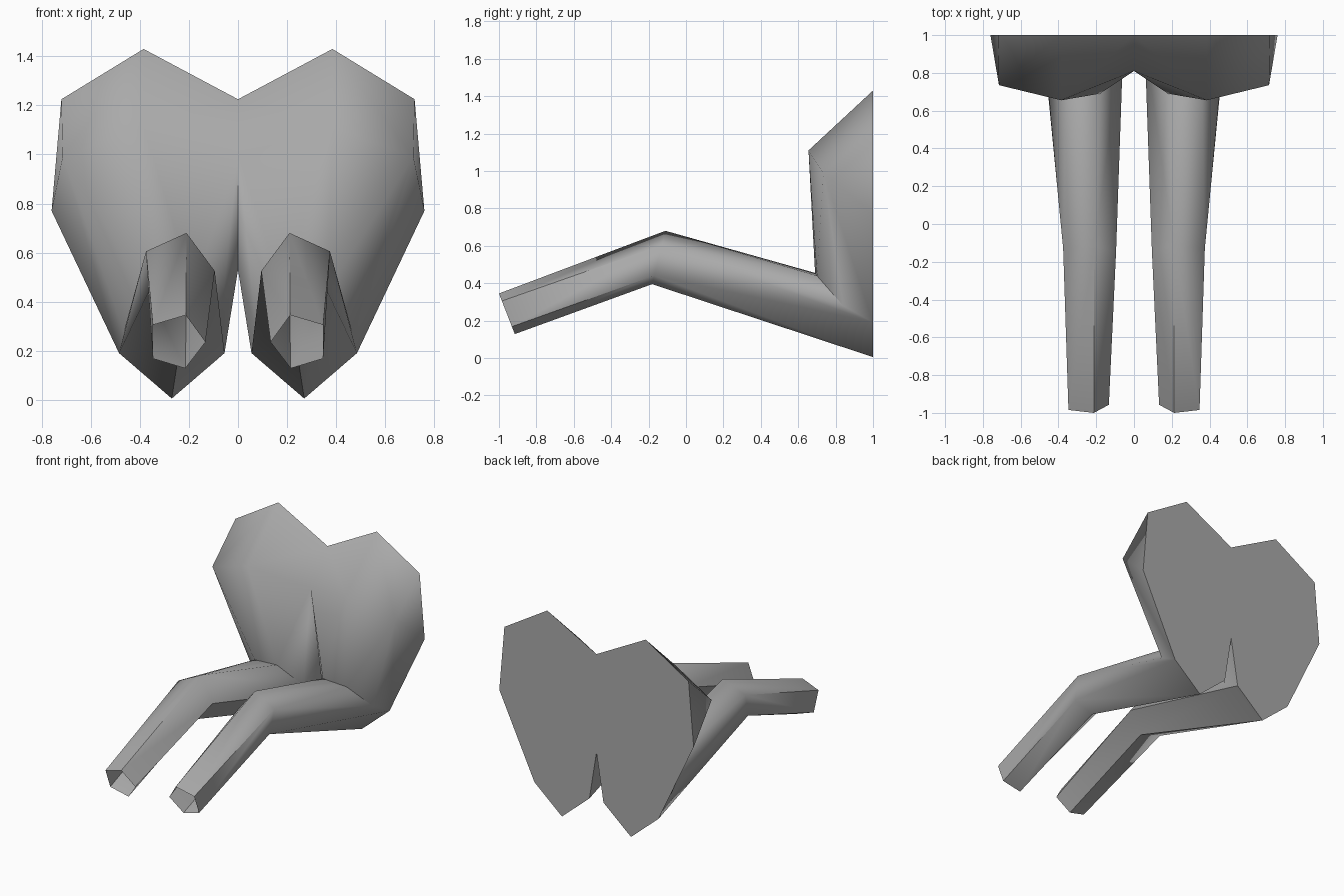
import bpy, bmesh, math

if "Cube" in bpy.data.objects:
    bpy.data.objects.remove(bpy.data.objects["Cube"])

grey = bpy.data.materials.new("plain_grey")
grey.diffuse_color = (0.40, 0.40, 0.40, 1)
grey.use_nodes = True
grey.node_tree.nodes["Principled BSDF"].inputs["Base Color"].default_value = grey.diffuse_color

bm = bmesh.new()


def points(coords):
    return [bm.verts.new(c) for c in coords]


# flat back outline of one half, from the top centre round to the slit
back = points([(x, 1.0, z) for x, z in (
    (0, 1.225), (0.385, 1.43), (0.72, 1.225), (0.76, 0.77),
    (0.485, 0.19), (0.27, 0.005), (0.055, 0.19), (0, 0.53))])
b0, b1, b2, b3, b4, b5, b6, b7 = back

# chest bulge: centre crease, peak, side
centre, peak, side = points([(0, 0.81, 1.0), (0.385, 0.655, 1.11), (0.715, 0.735, 0.99)])

# hip crease between body and leg
hip_in, hip_top, hip_front, hip_out = points([
    (0.075, 0.84, 0.28), (0.18, 0.69, 0.455), (0.36, 0.70, 0.44), (0.465, 0.84, 0.28)])

# tilted five-sided rings: top, outer, lower outer, bottom, inner
knee = points([(x, -0.11 - (0.68 - z) * 0.25, z) for x, z in (
    (0.21, 0.68), (0.375, 0.605), (0.365, 0.44), (0.21, 0.395), (0.095, 0.525))])
foot = points([(x, -1.0 + (0.345 - z) * 0.39, z) for x, z in (
    (0.213, 0.345), (0.347, 0.305), (0.347, 0.168), (0.215, 0.128), (0.133, 0.235))])
k_top, k_out, k_low, k_bot, k_in = knee

faces = [
    back,
    # body
    (b0, b1, peak, centre), (b1, b2, side, peak), (b2, b3, side),
    (side, b3, b4, hip_out), (side, hip_out, hip_front), (peak, side, hip_front),
    (peak, hip_front, hip_top), (centre, peak, hip_top), (centre, hip_top, hip_in),
    (centre, hip_in, b7), (hip_in, b6, b7),
    # thigh
    (k_top, k_in, hip_in, hip_top), (k_top, hip_top, hip_front),
    (k_top, hip_front, k_out), (k_out, hip_front, hip_out),
    (k_out, hip_out, b4, k_low), (k_low, b4, b5, k_bot),
    (k_bot, b5, b6, k_in), (k_in, b6, hip_in),
]
# open-ended shin
for i in range(5):
    j = (i + 1) % 5
    faces.append((knee[i], knee[j], foot[j], foot[i]))
for f in faces:
    bm.faces.new(f)

# mirror the half across the centre plane
bmesh.ops.recalc_face_normals(bm, faces=bm.faces)
bmesh.ops.mirror(bm, geom=bm.verts[:] + bm.edges[:] + bm.faces[:],
                 axis='X', merge_dist=0.001)
bmesh.ops.recalc_face_normals(bm, faces=bm.faces)

mesh = bpy.data.meshes.new("body_with_legs")
bm.to_mesh(mesh)
bm.free()
mesh.materials.append(grey)
body = bpy.data.objects.new("body_with_legs", mesh)
bpy.context.collection.objects.link(body)

bpy.context.view_layer.objects.active = body
body.select_set(True)
bpy.ops.object.shade_smooth_by_angle(angle=math.radians(60))
